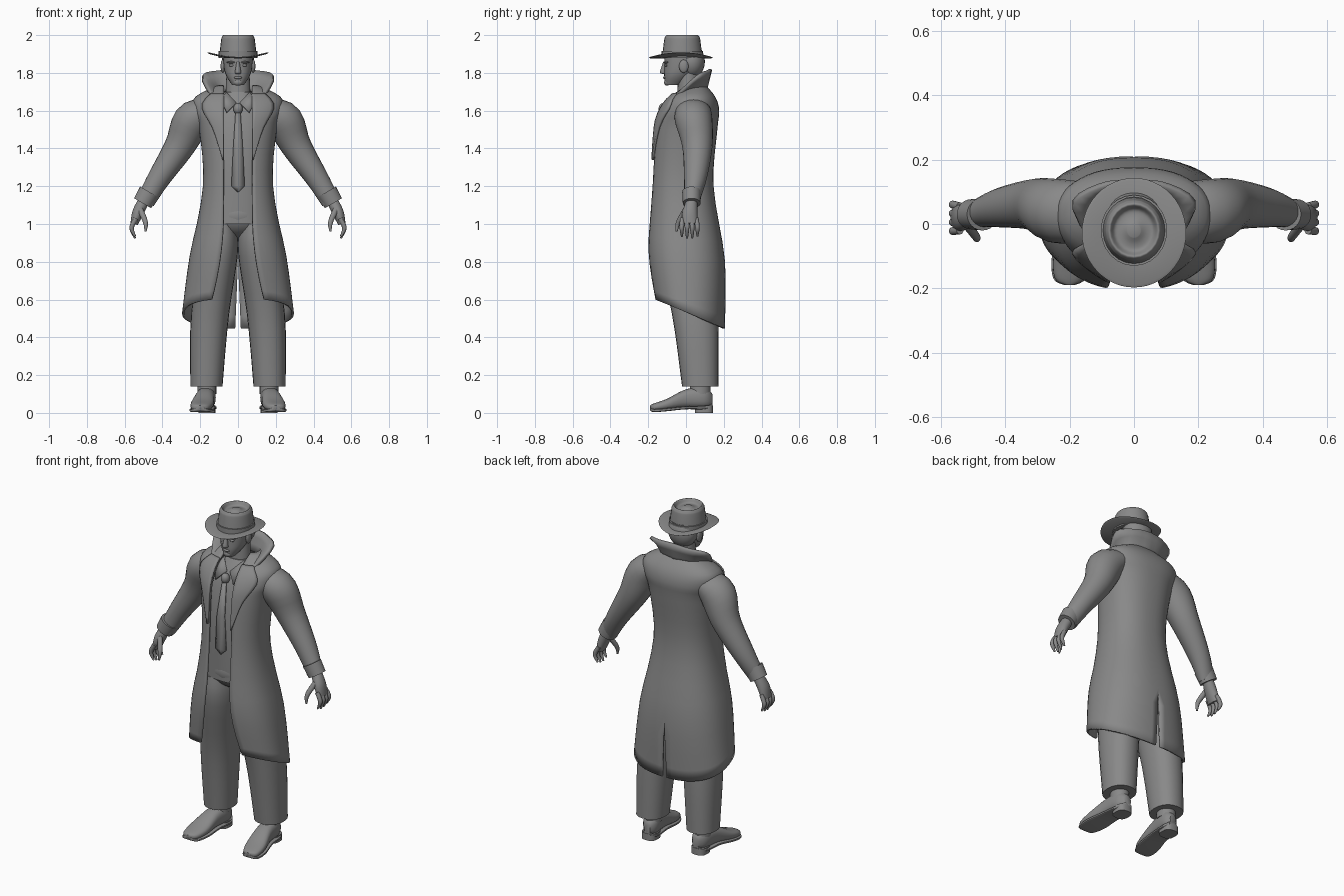
import bpy, bmesh, math
from mathutils import Vector

cube = bpy.data.objects.get("Cube")
if cube:
    bpy.data.objects.remove(cube)

grey = bpy.data.materials.new("plain grey")
grey.use_nodes = True
shade = (0.25, 0.25, 0.25, 1)
grey.diffuse_color = shade
grey.node_tree.nodes["Principled BSDF"].inputs["Base Color"].default_value = shade

X, Y, Z = Vector((1, 0, 0)), Vector((0, 1, 0)), Vector((0, 0, 1))


def finish(name, rows, closed, caps=False, mirror=False, thick=0):
    """Skin a grid of points, then mirror and thicken it if asked."""
    bm = bmesh.new()
    grid = [[bm.verts.new(point) for point in row] for row in rows]
    for low, high in zip(grid, grid[1:]):
        for i in range(0 if closed else 1, len(low)):
            bm.faces.new((low[i - 1], low[i], high[i], high[i - 1]))
    if caps:
        bm.faces.new(grid[0])
        bm.faces.new(grid[-1])
    bmesh.ops.recalc_face_normals(bm, faces=bm.faces)
    mesh = bpy.data.meshes.new(name)
    bm.to_mesh(mesh)
    bm.free()
    mesh.materials.append(grey)
    part = bpy.data.objects.new(name, mesh)
    bpy.context.collection.objects.link(part)
    if mirror:
        part.modifiers.new("mirror", "MIRROR")
    if thick:
        solid = part.modifiers.new("thickness", "SOLIDIFY")
        solid.thickness = thick
        solid.offset = 0
    bpy.ops.object.select_all(action="DESELECT")
    part.select_set(True)
    bpy.context.view_layer.objects.active = part
    bpy.ops.object.shade_smooth_by_angle(angle=math.radians(45))


def smooth(keys, count=12):
    """Resample a few key tuples along a smooth curve."""
    last = len(keys) - 1
    result = []
    for i in range(count):
        t = i / (count - 1) * last
        k = min(int(t), last - 1)
        t -= k
        near = [keys[min(max(k + j, 0), last)] for j in (-1, 0, 1, 2)]
        result.append(tuple(
            b + t / 2 * (c - a + t * (2 * a - 5 * b + 4 * c - d + t * (3 * b - a - 3 * c + d)))
            for a, b, c, d in zip(*near)))
    return result


def signed_power(value, power):
    return math.copysign(abs(value) ** power, value)


def ring(centre, u, v, power=1.0, sides=24):
    angles = [math.tau * i / sides for i in range(sides)]
    return [Vector(centre) + u * signed_power(math.cos(a), power) + v * signed_power(math.sin(a), power)
            for a in angles]


def column(name, keys, axes=(X, Y), power=1.0, count=12, mirror=False):
    """Loft of level sections; each key is x, y, z and two half sizes."""
    u, v = axes
    rows = [ring(k[:3], u * k[3], v * k[4], power) for k in smooth(keys, count)]
    finish(name, rows, closed=True, caps=True, mirror=mirror)


def limb(name, keys):
    """Mirrored loft whose sections turn with the path."""
    path = smooth(keys, 16)
    rows = []
    for i, k in enumerate(path):
        ahead = Vector(path[min(i + 1, 15)][:3]) - Vector(path[max(i - 1, 0)][:3])
        side = ahead.cross(Y).normalized()
        rows.append(ring(k[:3], side * k[3], Y * k[4]))
    finish(name, rows, closed=True, caps=True, mirror=True)


def blob(name, centre, size, mirror=False):
    rows = []
    for i in range(13):
        a = 0.02 + (math.pi - 0.04) * i / 12
        middle = Vector(centre) + Z * size[2] * math.cos(a)
        rows.append(ring(middle, X * size[0] * math.sin(a), Y * size[1] * math.sin(a)))
    finish(name, rows, closed=True, caps=True, mirror=mirror)


# Long coat: z, half width, front y, back y
COAT = smooth([(.43, .29, -.17, .2), (.8, .25, -.2, .2), (1.2, .18, -.18, .14), (1.5, .2, -.16, .16),
               (1.6, .23, -.13, .17), (1.67, .22, -.08, .15), (1.73, .1, 0, .1)], 25)
ROUND = 0.85
COLUMNS = 24


def opening(z):
    return .075 + .05 * max(0, (1.1 - z) / .6) ** 2


def coat_row(z, width, front, back):
    start = math.asin((opening(z) / width) ** (1 / ROUND))
    row = []
    for i in range(COLUMNS + 1):
        a = start + (math.pi - start) * i / COLUMNS
        y = (front + back) / 2 - (back - front) / 2 * signed_power(math.cos(a), ROUND)
        row.append(Vector((width * max(math.sin(a), 0) ** ROUND, y, z)))
    return row


def coat_front(x, z):
    """Depth of the coat front at a given place."""
    low, high = next(pair for pair in zip(COAT, COAT[1:]) if pair[1][0] >= z)
    t = (z - low[0]) / (high[0] - low[0])
    width, front, back = Vector(low[1:]).lerp(Vector(high[1:]), t)
    bulge = max(0, 1 - min(1, x / width) ** (2 / ROUND)) ** (ROUND / 2)
    return (front + back) / 2 - (back - front) / 2 * bulge


coat = [coat_row(*key) for key in COAT]
bottom = COAT[0][0]
hem = [.6 - .43 * (p.y - coat[0][0].y) for p in coat[0]]
for row in coat:
    # vent up the back, then a hem that drops towards the back
    row[-1].x = .015 * max(0, (.8 - row[-1].z) / (.8 - bottom))
    for point, drop in zip(row, hem):
        if point.z < 1:
            point.z = 1 - (1 - point.z) * (1 - drop) / (1 - bottom)
finish("coat", coat, closed=False, mirror=True, thick=.012)

# Lapels lie just in front of the coat: z, outer x
lapels = []
for z, outer in smooth([(1.34, .08), (1.5, .13), (1.62, .19), (1.69, .14)]):
    spread = [.075 + (outer - .075) * i / 6 for i in range(7)]
    lapels.append([(x, coat_front(x, z) - .014, z) for x in spread])
finish("lapels", lapels, closed=False, mirror=True, thick=.012)

# Turned-up collar between its neck line and its top edge
neck_line = smooth([(0, .1, 1.7), (.1, .07, 1.7), (.11, -.02, 1.68), (.08, -.09, 1.63)])
top_edge = smooth([(0, .13, 1.82), (.1, .12, 1.81), (.19, .06, 1.78), (.13, -.07, 1.66)])
collar = [[Vector(a).lerp(Vector(b), t / 3) for a, b in zip(neck_line, top_edge)] for t in range(4)]
finish("turned_up_collar", collar, closed=False, mirror=True, thick=.018)

# Arms and hands
limb("sleeves", [(.15, .04, 1.61, .06, .09), (.24, .04, 1.55, .1, .1), (.31, .06, 1.41, .08, .08),
                 (.42, .05, 1.24, .06, .06), (.49, .03, 1.12, .05, .04)])
limb("cuffs", [(.47, .03, 1.17, .056, .05), (.505, .03, 1.11, .052, .047)])
limb("palms", [(.5, .03, 1.12, .03, .03), (.53, .02, 1.06, .03, .04), (.55, .02, 1, .02, .04)])
for i, finger in enumerate(("index", "middle", "ring", "little")):
    y = -.02 + .025 * i
    reach = .92 + .01 * abs(i - 1.4)
    limb(finger + "_fingers", [(.54, y, 1.03, .012, .012), (.563, y * 1.1, .98, .012, .012),
                               (.545, y * 1.1, reach, .005, .005)])
limb("thumbs", [(.52, 0, 1.08, .016, .016), (.49, -.04, 1.01, .013, .013), (.49, -.05, .96, .005, .005)])

# Shirt and tie
column("shirt", [(0, -.01, 1, .17, .14), (0, -.02, 1.35, .155, .135), (0, .01, 1.58, .16, .125),
                 (0, .01, 1.7, .07, .06)], power=ROUND)
tie = [[(side * width, y + .004 * abs(side), z) for side in (-1, 0, 1)] for z, width, y in
       ((1.17, .002, -.165), (1.2, .035, -.165), (1.4, .025, -.165), (1.6, .012, -.13))]
finish("tie", tie, closed=False, thick=.008)
blob("tie_knot", (0, -.12, 1.61), (.025, .025, .03))
shirt_collar = [[(.06, 0, 1.7), (.055, -.05, 1.69), (.01, -.09, 1.64)],
                [(.09, 0, 1.68), (.09, -.07, 1.65), (.06, -.13, 1.59)]]
finish("shirt_collar", shirt_collar, closed=False, mirror=True, thick=.01)

# Trousers
blob("hips", (0, 0, 1.05), (.18, .155, .13))
column("trouser_legs", [(.167, .075, .14, .085, .096), (.15, .05, .5, .1, .12), (.1, 0, .85, .1, .145),
                        (.09, 0, 1, .08, .14)], power=.9, mirror=True)

# Shoes, with soles that follow the underside of the uppers
SHOE = [(.16, .14, .07, .02, .03), (.165, .1, .08, .047, .055), (.175, 0, .075, .05, .05),
        (.19, -.1, .045, .06, .03), (.2, -.17, .03, .045, .02), (.2, -.19, .03, .01, .01)]
column("shoes", SHOE, axes=(X, Z), power=.8, count=20, mirror=True)
column("soles", [(x, y, z - high + .002, wide + .005, .008) for x, y, z, wide, high in SHOE],
       axes=(X, Z), power=.4, count=20, mirror=True)
column("heels", [(.165, .095, z, .045, .048) for z in (0, .04)], power=.7, count=2, mirror=True)
column("ankles", [(.165, .075, z, .05, .055) for z in (.1, .2)], count=2, mirror=True)

# Head
column("neck", [(0, .01, 1.6, .07, .06), (0, .015, 1.82, .06, .055)], count=2)
column("head", [(0, -.07, 1.735, .03, .04), (0, -.045, 1.78, .06, .07), (0, -.02, 1.83, .075, .095),
                (0, -.015, 1.92, .08, .1)], power=.9)
blob("hair", (0, .03, 1.86), (.086, .07, .09))
column("nose", [(0, -.115, 1.795, .012, .01), (0, -.12, 1.805, .016, .018), (0, -.11, 1.86, .007, .01)])
blob("lips", (0, -.11, 1.775), (.022, .012, .008))
blob("chin", (0, -.1, 1.75), (.025, .016, .018))
blob("eyes", (.034, -.105, 1.84), (.014, .008, .007), mirror=True)
blob("brows", (.035, -.105, 1.856), (.025, .013, .006), mirror=True)
blob("ears", (.08, -.012, 1.835), (.012, .025, .035), mirror=True)

# Hat: brim curling up at the sides, band, and crown with a dished top
brim = []
for reach, lift in ((.5, 0), (.95, 0), (1, .004), (.95, .008), (.5, .008)):
    rim = ring((0, -.027, 1.877 + lift), X * .162 * reach, Y * .17 * reach, sides=48)
    brim.append([p + Z * p.x ** 2 for p in rim])
finish("hat_brim", brim, closed=True)
column("hat_band", [(0, -.02, z, .103, .11) for z in (1.88, 1.915)], count=2)
column("hat_crown", [(0, -.02, z, .1 * size, .107 * size) for size, z in
                     ((1, 1.88), (.9, 1.97), (.85, 1.99), (.75, 2), (.6, 1.98), (.4, 1.98), (.2, 1.99))], count=30)
